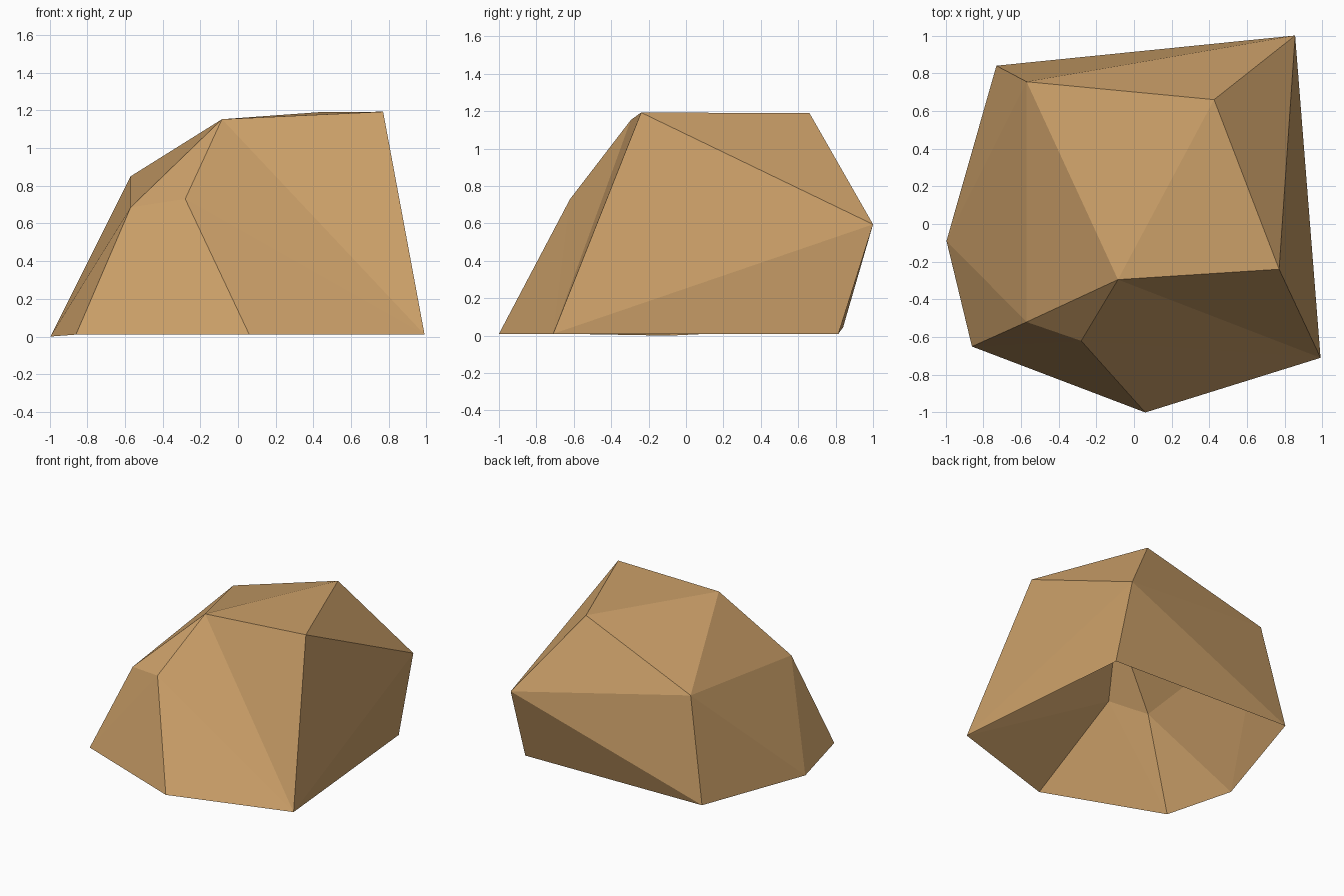
import bpy, bmesh

if "Cube" in bpy.data.objects:
    bpy.data.objects.remove(bpy.data.objects["Cube"])

# Sandstone boulder: faceted shell, open underneath
base = [(0.99, -0.71, 0.01), (0.06, -1.0, 0.01), (-0.86, -0.65, 0.01),
        (-0.995, -0.09, 0.0), (-0.73, 0.84, 0.045), (0.855, 0.815, 0.01)]
shoulder = [(-0.28, -0.62, 0.73), (-0.57, -0.52, 0.685),
            (-0.57, 0.755, 0.85), (0.855, 1.0, 0.595)]
crown = [(0.77, -0.24, 1.193), (0.425, 0.66, 1.19), (-0.085, -0.295, 1.153)]

bm = bmesh.new()
verts = [bm.verts.new(p) for p in base + shoulder + crown]
bmesh.ops.convex_hull(bm, input=bm.verts[:])
bmesh.ops.recalc_face_normals(bm, faces=bm.faces[:])

# Remove the underside, and the front facets that are to be recut
front_right, front_tip, knee = verts[0], verts[1], verts[6]
crown_right, crown_left = verts[10], verts[12]
front = {front_right, front_tip, knee, crown_right, crown_left}
gone = [f for f in bm.faces if f.normal.z < -0.85 or set(f.verts) <= front]
bmesh.ops.delete(bm, geom=gone, context='FACES_ONLY')
loose = [e for e in bm.edges if not e.link_faces]
bmesh.ops.delete(bm, geom=loose, context='EDGES')

# Slightly hollow front: a fan of facets from the lower right corner
fan = [front_tip, knee, crown_left, crown_right]
for a, b in zip(fan, fan[1:]):
    bm.faces.new((front_right, b, a))
bmesh.ops.recalc_face_normals(bm, faces=bm.faces[:])

mesh = bpy.data.meshes.new("boulder")
bm.to_mesh(mesh)
bm.free()

stone = bpy.data.materials.new("tan stone")
stone.diffuse_color = (0.6, 0.35, 0.14, 1)
stone.use_nodes = True
stone.node_tree.nodes["Principled BSDF"].inputs["Base Color"].default_value = stone.diffuse_color
mesh.materials.append(stone)

boulder = bpy.data.objects.new("boulder", mesh)
bpy.context.collection.objects.link(boulder)
